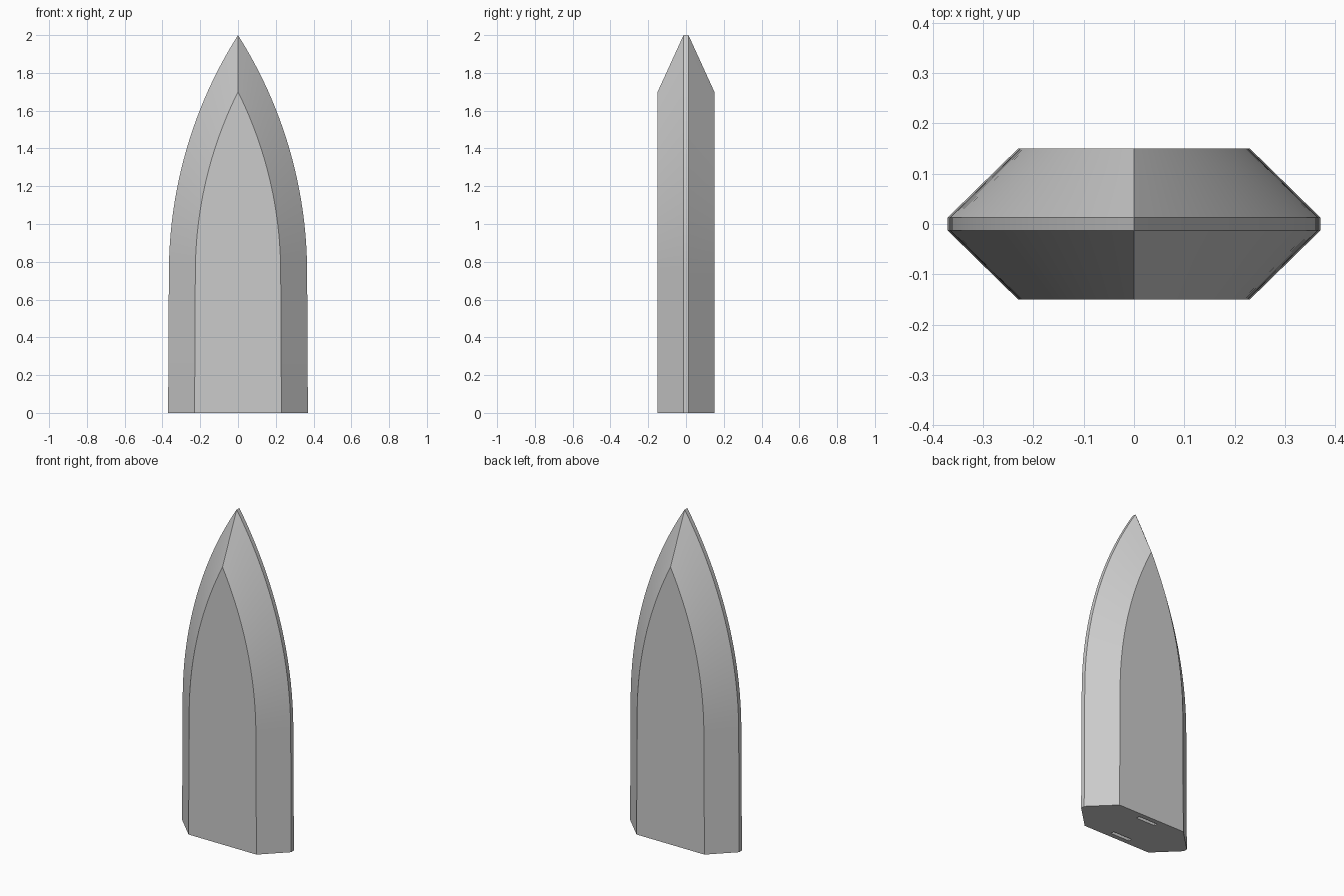
import bpy
import bmesh
from math import sqrt, asin, sin, cos, radians

cube = bpy.data.objects.get("Cube")
if cube:
    bpy.data.objects.remove(cube, do_unlink=True)

STEPS = 24       # segments per arched side
SHOULDER = 0.74  # height where the arch begins
TAPER = 0.004

stone = bpy.data.materials.new("plain_grey")
stone.use_nodes = True
stone.diffuse_color = (0.6, 0.6, 0.6, 1)
stone.node_tree.nodes["Principled BSDF"].inputs["Base Color"].default_value = (0.6, 0.6, 0.6, 1)


def arch(half_width, tip):
    """Pointed arch outline as (x, z), from right foot over the tip to left foot."""
    w, rise = half_width - TAPER, tip - SHOULDER
    radius = (w * w + rise * rise) / (2 * w)
    sweep = asin(rise / radius)
    side = [(half_width, 0)]
    for i in range(STEPS):
        a = sweep * i / STEPS
        side.append((w - radius + radius * cos(a), SHOULDER + radius * sin(a)))
    return side + [(0, tip)] + [(-x, z) for x, z in reversed(side)]


def add_mesh(name, bm):
    bmesh.ops.recalc_face_normals(bm, faces=bm.faces[:])
    mesh = bpy.data.meshes.new(name)
    bm.to_mesh(mesh)
    bm.free()
    mesh.materials.append(stone)
    obj = bpy.data.objects.new(name, mesh)
    bpy.context.collection.objects.link(obj)
    return obj


# Body: small arch, wide arch, wide arch, small arch, joined front to back
outer, inner = arch(0.37, 2.0), arch(0.23, 1.70)
bm = bmesh.new()
loops = [[bm.verts.new((x, y, z)) for x, z in outline]
         for y, outline in ((-0.15, inner), (-0.013, outer), (0.013, outer), (0.15, inner))]
count = len(outer)
for a, b in zip(loops, loops[1:]):
    for i in range(count - 1):
        bm.faces.new((a[i], a[i + 1], b[i + 1], b[i]))
bm.faces.new(loops[0])
bm.faces.new(loops[-1])
# Single flat base
bm.faces.new([l[0] for l in loops] + [l[-1] for l in reversed(loops)])
body = add_mesh("arched_body", bm)

# Two narrow slots in the base
bm = bmesh.new()
for y in (-0.11, 0.11):
    made = bmesh.ops.create_cube(bm, size=1)["verts"]
    bmesh.ops.scale(bm, vec=(0.13, 0.022, 0.2), verts=made)
    bmesh.ops.translate(bm, vec=(0, y, 0), verts=made)
cutter = add_mesh("slot_cutter", bm)
cutter.hide_render = True
cut = body.modifiers.new("slots", "BOOLEAN")
cut.operation = "DIFFERENCE"
cut.solver = "EXACT"
cut.object = cutter

bpy.ops.object.select_all(action="DESELECT")
body.select_set(True)
bpy.context.view_layer.objects.active = body
bpy.ops.object.modifier_apply(modifier=cut.name)
bpy.data.objects.remove(cutter, do_unlink=True)
bpy.ops.object.shade_smooth_by_angle(angle=radians(25))
